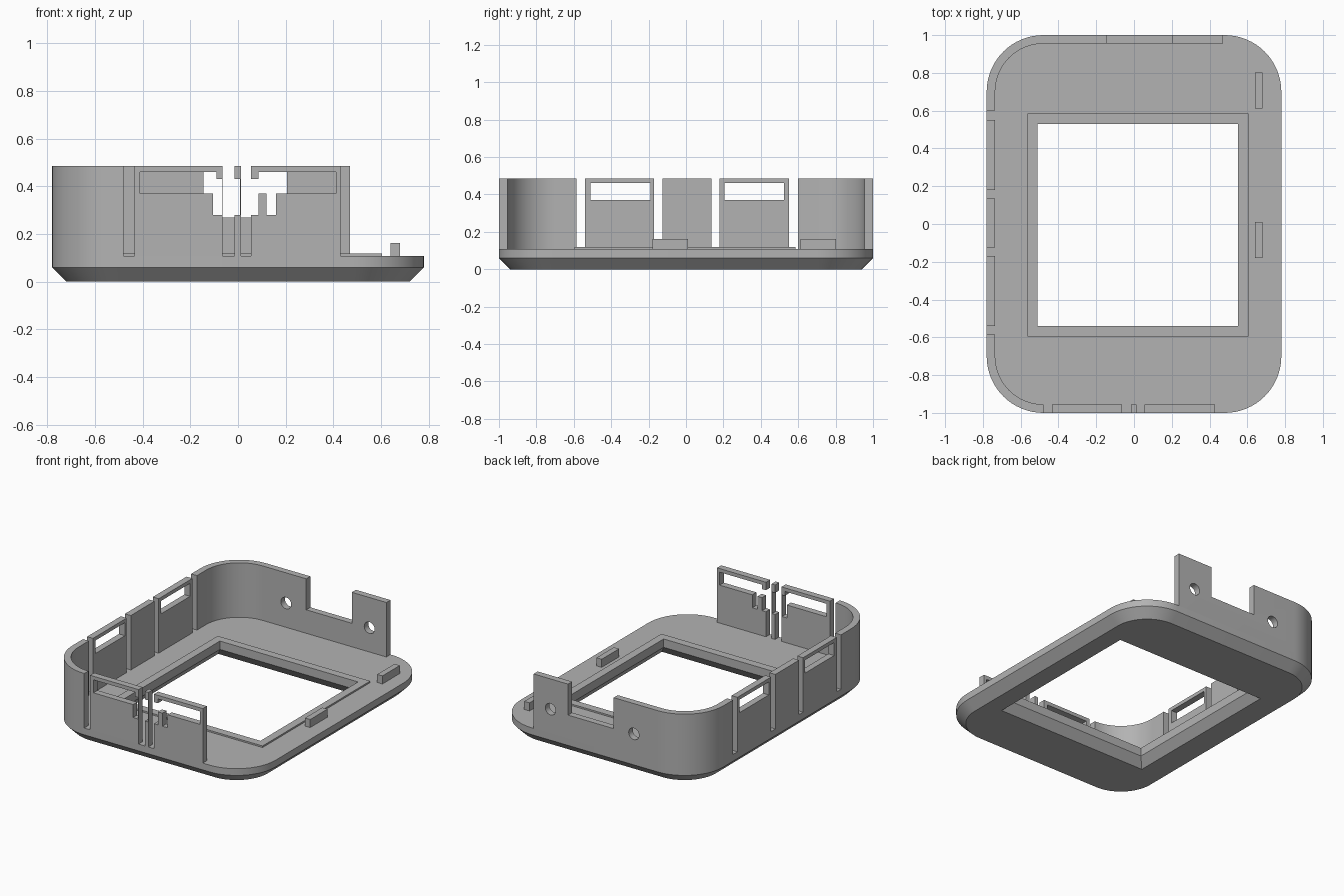
import bpy
import bmesh
from math import sin, cos, pi, radians

cube = bpy.data.objects.get("Cube")
if cube:
    bpy.data.objects.remove(cube, do_unlink=True)

grey = bpy.data.materials.new("plain grey")
grey.use_nodes = True
tone = (0.45, 0.45, 0.45, 1)
grey.diffuse_color = tone
grey.node_tree.nodes["Principled BSDF"].inputs["Base Color"].default_value = tone

HALF_X, HALF_Y, RADIUS = 0.78, 1.0, 0.30
FLOOR, TOP, THICK = 0.107, 0.485, 0.045
CHAMFER = 0.06


def loft(name, rings):
    """Closed solid through matching outlines, each given as (points, z)."""
    bm = bmesh.new()
    loops = [[bm.verts.new((x, y, z)) for x, y in pts] for pts, z in rings]
    for low, high in zip(loops, loops[1:]):
        for i in range(len(low)):
            j = (i + 1) % len(low)
            bm.faces.new((low[i], low[j], high[j], high[i]))
    bm.faces.new(loops[0][::-1])
    bm.faces.new(loops[-1])
    bmesh.ops.recalc_face_normals(bm, faces=bm.faces)
    mesh = bpy.data.meshes.new(name)
    bm.to_mesh(mesh)
    bm.free()
    mesh.materials.append(grey)
    obj = bpy.data.objects.new(name, mesh)
    bpy.context.collection.objects.link(obj)
    return obj


def rect(x0, x1, y0, y1, grow=0):
    x0, x1, y0, y1 = x0 - grow, x1 + grow, y0 - grow, y1 + grow
    return [(x0, y0), (x1, y0), (x1, y1), (x0, y1)]


def box(name, x0, x1, y0, y1, z0, z1):
    pts = rect(x0, x1, y0, y1)
    return loft(name, [(pts, z0), (pts, z1)])


def corner(sx, sy, start, inset, steps=16):
    """Quarter arc at one corner of the rounded outline."""
    r = RADIUS - inset
    cx, cy = sx * (HALF_X - RADIUS), sy * (HALF_Y - RADIUS)
    return [(cx + r * cos(radians(start) + pi / 2 * i / steps),
             cy + r * sin(radians(start) + pi / 2 * i / steps)) for i in range(steps + 1)]


def outline(inset):
    return (corner(1, 1, 0, inset) + corner(-1, 1, 90, inset)
            + corner(-1, -1, 180, inset) + corner(1, -1, 270, inset))


def subtract(obj, cutters):
    for c in cutters:
        c.hide_render = True
        mod = obj.modifiers.new("cut", 'BOOLEAN')
        mod.operation, mod.solver, mod.object = 'DIFFERENCE', 'EXACT', c
    graph = bpy.context.evaluated_depsgraph_get()
    mesh = bpy.data.meshes.new_from_object(obj.evaluated_get(graph))
    obj.modifiers.clear()
    obj.data = mesh
    for c in cutters:
        bpy.data.objects.remove(c, do_unlink=True)


# Base plate with chamfered underside, and the raised rim round its opening
opening = (-0.51, 0.55, -0.54, 0.53)


def opening_cutter():
    return loft("opening_cutter", [(rect(*opening, grow=0.06), -0.02),
                                   (rect(*opening), CHAMFER), (rect(*opening), 0.3)])


plate = loft("base_plate", [(outline(CHAMFER), 0), (outline(0), CHAMFER), (outline(0), FLOOR)])
subtract(plate, [opening_cutter()])
rim_pts = rect(*opening, grow=0.055)
rim = loft("opening_rim", [(rim_pts, FLOOR - 0.01), (rim_pts, FLOOR + 0.011)])
subtract(rim, [opening_cutter()])

# Wall round the back, the right-hand side and the front
BACK_END, FRONT_END = 0.47, 0.43
outer = ([(BACK_END, HALF_Y)] + corner(-1, 1, 90, 0) + corner(-1, -1, 180, 0)
         + [(FRONT_END, -HALF_Y)])
inner = ([(BACK_END, HALF_Y - THICK)] + corner(-1, 1, 90, THICK)
         + corner(-1, -1, 180, THICK) + [(FRONT_END, THICK - HALF_Y)])
wall_pts = outer + inner[::-1]
wall = loft("wall", [(wall_pts, FLOOR), (wall_pts, TOP)])

LOW, HIGH = 0.05, 0.6          # past the wall's bottom and top
SILL, HEAD = 0.37, 0.46        # window heights
STEP, HOOK = 0.28, 0.43        # heights of the clip details

front_cuts = [
    (-0.48, -0.435, LOW, HIGH),        # slots
    (-0.064, -0.015, LOW, HIGH),
    (0.012, 0.055, LOW, HIGH),
    (-0.41, -0.09, SILL, HEAD),        # left window and its stepped end
    (-0.105, -0.068, STEP, SILL + 0.01),
    (-0.095, -0.068, SILL - 0.01, HOOK),
    (-0.03, 0.008, STEP, HOOK),        # thinned middle post
    (0.085, 0.41, SILL, HEAD),         # right window, hook gap and notch
    (0.05, 0.085, STEP, HOOK),
    (0.08, 0.09, SILL, HOOK),
    (0.12, 0.16, STEP, SILL + 0.01),
]
side_cuts = [
    (-0.585, -0.54, LOW, HIGH), (-0.17, -0.125, LOW, HIGH),
    (0.135, 0.18, LOW, HIGH), (0.55, 0.60, LOW, HIGH),
    (-0.51, -0.19, SILL, HEAD), (0.205, 0.525, SILL, HEAD),
]
cutters = [box("front_cutter", a, b, -1.1, -0.9, lo, hi) for a, b, lo, hi in front_cuts]
cutters += [box("side_cutter", -0.9, -0.7, a, b, lo, hi) for a, b, lo, hi in side_cuts]
cutters.append(box("back_notch_cutter", -0.145, 0.205, 0.9, 1.1, 0.27, HIGH))

# Round screw holes in the back
for x in (-0.30, 0.34):
    disc = [(x + 0.04 * cos(2 * pi * i / 24), 0.04 * sin(2 * pi * i / 24)) for i in range(24)]
    hole = loft("hole_cutter", [(disc, 0.9), (disc, 1.1)])
    for v in hole.data.vertices:
        px, py, pz = v.co
        v.co = (px, pz, 0.275 - py)
    cutters.append(hole)
subtract(wall, cutters)

# Small locating blocks on the open side
for name, y in (("front_block", -0.085), ("back_block", 0.707)):
    box(name, 0.64, 0.68, y - 0.095, y + 0.095, FLOOR - 0.01, 0.163)

# Smooth the rounded corners only
bpy.ops.object.select_all(action='DESELECT')
for obj in (plate, wall):
    obj.select_set(True)
bpy.context.view_layer.objects.active = wall
bpy.ops.object.shade_smooth_by_angle(angle=radians(25))
